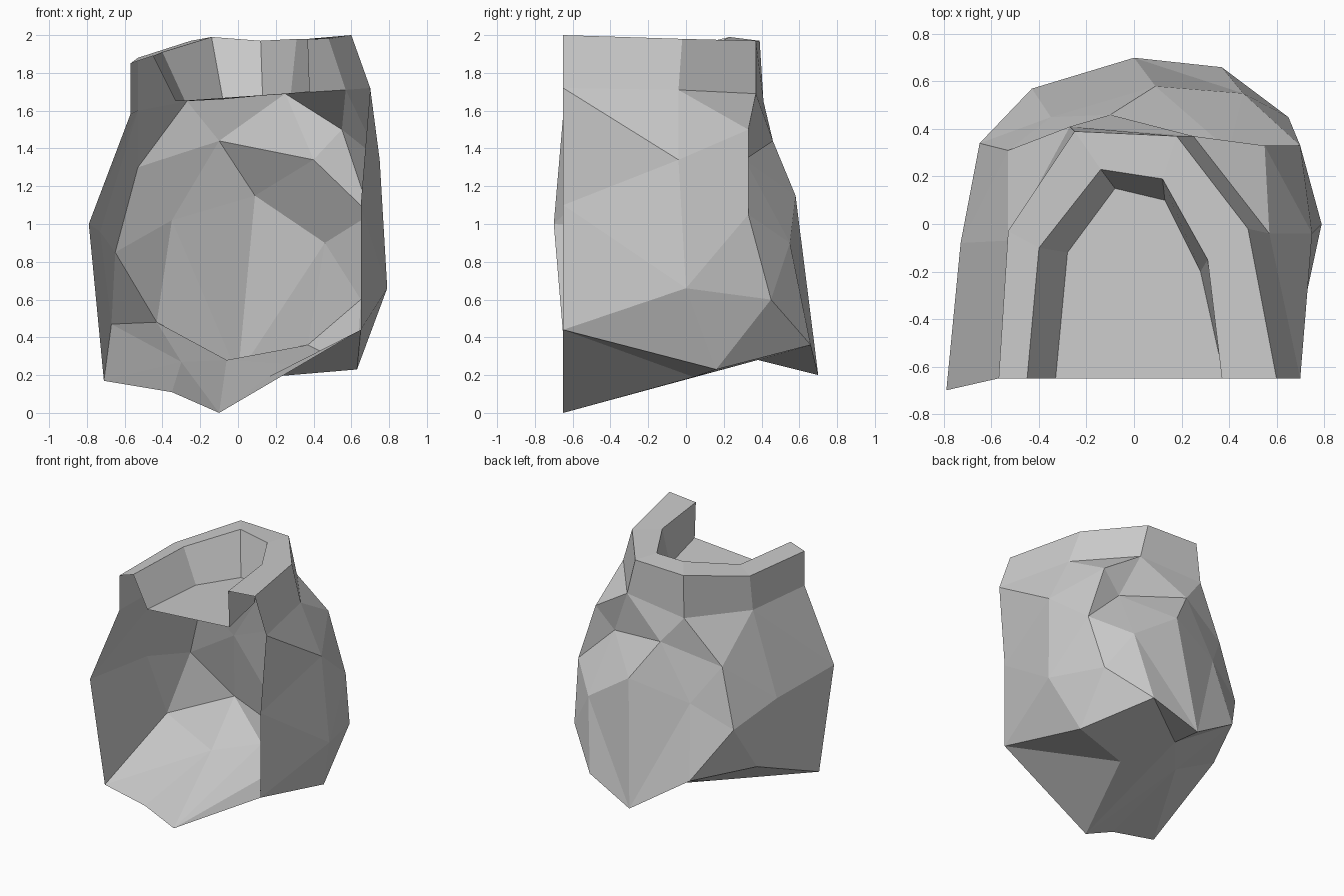
import bpy
import bmesh

# Remove only the default cube
cube = bpy.data.objects.get("Cube")
if cube:
    bpy.data.objects.remove(cube, do_unlink=True)

# Single stone-grey material
stone = bpy.data.materials.new("stone_grey")
stone.use_nodes = True
stone.diffuse_color = (0.6, 0.6, 0.6, 1)
stone.node_tree.nodes["Principled BSDF"].inputs["Base Color"].default_value = (0.6, 0.6, 0.6, 1)

bm = bmesh.new()


def points(*coords):
    """Add a row of corner points and return its vertices."""
    return [bm.verts.new(co) for co in coords]


def face(*corners):
    """Add a face, skipping corners shared by both rows."""
    unique = list(dict.fromkeys(corners))
    if len(unique) > 2:
        bm.faces.new(unique)


def stitch(lower, upper, steps):
    """Join two rows with triangles; each step advances one row (l or u)."""
    i = j = 0
    for step in steps:
        if step == "l":
            face(lower[i], upper[j], lower[i + 1])
            i += 1
        else:
            face(lower[i], upper[j], upper[j + 1])
            j += 1


def loft(first, second):
    """Join two rows of equal length with quads."""
    for a, b, c, d in zip(first, first[1:], second[1:], second):
        face(a, b, c, d)


# Front edge of the open shell
left_tip, left_foot, right_edge, right_foot = points(
    (-0.79, -0.7, 1.0), (-0.71, -0.63, 0.17),
    (0.65, -0.65, 1.1), (0.65, -0.65, 0.44))

# Collar rows, each running from the left end round the back to the right end
collar_base = points(
    (-0.57, -0.65, 1.58), (-0.53, -0.07, 1.6), (-0.27, 0.41, 1.65),
    (0.25, 0.37, 1.69), (0.57, -0.04, 1.71), (0.7, -0.65, 1.72))
collar_outer = points(
    (-0.57, -0.65, 1.85), (-0.53, -0.03, 1.88), (-0.25, 0.39, 1.97),
    (0.18, 0.37, 1.97), (0.48, -0.02, 1.98), (0.6, -0.65, 2.0))
collar_inner = points(
    (-0.45, -0.65, 1.89), (-0.4, -0.1, 1.91), (-0.14, 0.23, 1.99),
    (0.12, 0.19, 1.97), (0.31, -0.15, 1.98), (0.37, -0.65, 1.98))
collar_floor = points(
    (-0.33, -0.65, 1.65), (-0.28, -0.12, 1.65), (-0.08, 0.15, 1.66),
    (0.13, 0.1, 1.68), (0.28, -0.2, 1.69), (0.38, -0.65, 1.7))

# Chest and waist rows
left_side = points((-0.73, -0.08, 0.96))
chest = left_side + points(
    (-0.53, 0.31, 1.3), (-0.1, 0.46, 1.44), (0.4, 0.31, 1.34),
    (0.55, 0.33, 1.5), (0.75, -0.04, 1.34)) + [right_edge]
waist = left_side + points(
    (-0.65, 0.34, 0.85), (-0.35, 0.45, 1.02), (0.09, 0.58, 1.15),
    (0.46, 0.55, 0.9), (0.7, 0.33, 1.05), (0.79, 0, 0.66)) + [right_edge]

# Hem row and the points under the base
hem = [left_foot] + points(
    (-0.67, 0.08, 0.47), (-0.43, 0.57, 0.48), (0, 0.7, 0.2),
    (0.37, 0.66, 0.36), (0.65, 0.45, 0.6), (0.63, 0.16, 0.23)) + [right_foot]
sole = [left_foot] + points(
    (-0.3, 0.1, 0.27), (-0.06, 0.38, 0.28), (0.16, 0.04, 0.19)) + [right_foot]
sole_front = [left_foot] + points(
    (-0.35, -0.65, 0.11), (-0.1, -0.65, 0)) + [right_foot]

# Collar walls and the floor inside the collar
loft(collar_base, collar_outer)
loft(collar_outer, collar_inner)
loft(collar_inner, collar_floor)
face(*collar_floor)

# Faceted body wall
stitch([left_tip] + chest, collar_base, "ullululluLul".lower())
stitch(waist, chest, "lulululluulul")
stitch(hem, [left_tip] + waist, "luululuulluullu")

# Underside
heel = hem[-4:-1]
face(*heel)
stitch(sole, [v for v in hem if v is not heel[1]], "ululuuulul")
stitch(sole_front, sole, "luluuul")

# Finish the shell as one flat-shaded object
bmesh.ops.recalc_face_normals(bm, faces=bm.faces[:])
mesh = bpy.data.meshes.new("rock_shell")
bm.to_mesh(mesh)
bm.free()
mesh.materials.append(stone)
shell = bpy.data.objects.new("rock_shell", mesh)
bpy.context.scene.collection.objects.link(shell)
